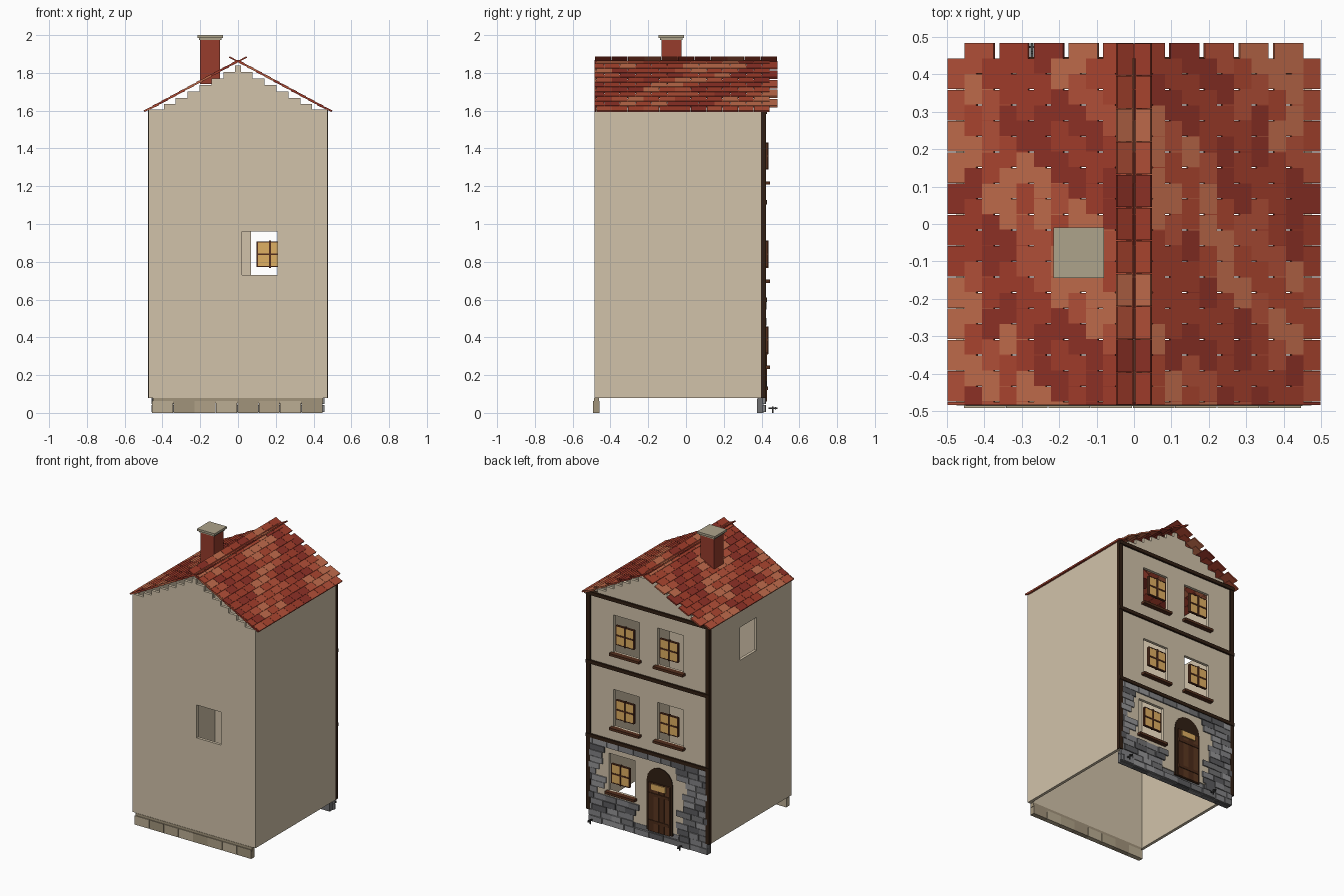
import bpy, bmesh, math, random
from mathutils import Matrix, Vector

if "Cube" in bpy.data.objects:
    bpy.data.objects.remove(bpy.data.objects["Cube"])

random.seed(4)


def mat(name, r, g, b):
    m = bpy.data.materials.new(name)
    m.diffuse_color = tuple((c / 255) ** 2.2 for c in (r, g, b)) + (1,)
    m.use_nodes = True
    m.node_tree.nodes["Principled BSDF"].inputs["Base Color"].default_value = m.diffuse_color
    return m


PLASTER = [mat("plaster", 208, 193, 168)]
GLASS = [mat("amber_glass", 222, 174, 98)]
WOOD = [mat("dark_wood", 52, 36, 26)]
SILL = [mat("sill_wood", 84, 50, 34)]
DOOR = [mat("door_a", 92, 58, 38), mat("door_b", 76, 47, 31)]
IRON = [mat("iron", 60, 60, 60)]
CAP = [mat("cap_stone", 172, 162, 138)]
BRICK = [mat("chimney_red", 150, 62, 48)]
TILES = [mat("tile_%d" % i, *c) for i, c in enumerate(
    [(158, 62, 46), (140, 52, 42), (176, 80, 58), (190, 106, 76), (168, 70, 50)])]
GREYS = [mat("stone_%d" % i, v, v, v + 2) for i, v in enumerate((92, 112, 130, 148))]
TANS = [mat("base_stone_%d" % i, *c) for i, c in enumerate(
    [(186, 172, 146), (160, 146, 122), (174, 160, 134)])]


def finish(name, bm, mats):
    bmesh.ops.recalc_face_normals(bm, faces=bm.faces[:])
    me = bpy.data.meshes.new(name)
    bm.to_mesh(me)
    bm.free()
    for m in mats:
        me.materials.append(m)
    ob = bpy.data.objects.new(name, me)
    bpy.context.collection.objects.link(ob)
    return ob


def add_box(bm, lo, hi, mi=0, frame=Matrix()):
    lo, hi = Vector(lo), Vector(hi)
    m = frame @ Matrix.Translation((lo + hi) / 2) @ Matrix.Diagonal((*(hi - lo), 1))
    vs = bmesh.ops.create_cube(bm, size=1, matrix=m)["verts"]
    for f in {f for v in vs for f in v.link_faces}:
        f.material_index = mi


def boxes(name, items, mats):
    bm = bmesh.new()
    for it in items:
        add_box(bm, *it)
    return finish(name, bm, mats)


def extrude(name, bm, vec, mats):
    r = bmesh.ops.extrude_face_region(bm, geom=bm.faces[:], use_keep_orig=True)
    vs = [g for g in r["geom"] if isinstance(g, bmesh.types.BMVert)]
    bmesh.ops.translate(bm, verts=vs, vec=vec)
    return finish(name, bm, mats)


# flat wall in (u, z) with rectangular holes; place() maps u, z into space
def wall(name, u0, u1, z0, z1, holes, place, vec):
    us = sorted({u0, u1, *[h[0] for h in holes], *[h[1] for h in holes]})
    zs = sorted({z0, z1, *[h[2] for h in holes], *[h[3] for h in holes]})
    bm = bmesh.new()
    v = {(u, z): bm.verts.new(place(u, z)) for u in us for z in zs}
    for a, b in zip(us, us[1:]):
        for c, d in zip(zs, zs[1:]):
            if not any(h[0] <= a and b <= h[1] and h[2] <= c and d <= h[3] for h in holes):
                bm.faces.new([v[a, c], v[b, c], v[b, d], v[a, d]])
    bmesh.ops.delete(bm, geom=[q for q in bm.verts if not q.link_faces], context="VERTS")
    return extrude(name, bm, vec, PLASTER)


def profile(name, pts, y, depth, mats):
    bm = bmesh.new()
    bm.faces.new([bm.verts.new((x, y, z)) for x, z in pts])
    return extrude(name, bm, (0, depth, 0), mats)


# walls (the decorated facade is on +y)
wins = [(s * 0.17, z) for z in (0.84, 1.36) for s in (-1, 1)] + [(0.205, 0.385)]
holes = [(x - 0.1, x + 0.1, z - 0.135, z + 0.125) for x, z in wins]
DX = -0.09
wall("facade_wall", -0.47, 0.47, 0.08, 1.6, holes, lambda u, z: (u, 0.395, z), (0, 0.02, 0))
wall("rear_wall", -0.475, 0.475, 0.08, 1.605, [(0.02, 0.21, 0.73, 0.96)],
     lambda u, z: (u, -0.485, z), (0, 0.02, 0))
wall("side_wall_plain", -0.465, 0.4, 0.08, 1.6, [], lambda u, z: (0.455, u, z), (0.02, 0, 0))
wall("side_wall_window", -0.465, 0.4, 0.08, 1.6, [(-0.1, 0.08, 1.24, 1.47)],
     lambda u, z: (-0.475, u, z), (0.02, 0, 0))

# stepped gables
step = 0.034
right = []
for i in range(7):
    w = (1.846 - (1.6 + (i + 1) * step)) / 0.54
    right += [(w, 1.6 + i * step), (w, 1.6 + (i + 1) * step)]
gable = right + [(-x, z) for x, z in reversed(right)]
profile("rear_gable", gable, -0.485, 0.02, PLASTER)
profile("facade_gable", gable, 0.395, 0.02, PLASTER)

# timber beams
beams = [((s * 0.461 - 0.015, 0.397, 0.08), (s * 0.461 + 0.015, 0.424, 1.6)) for s in (-1, 1)]
beams += [((-0.476, 0.4, z - 0.012), (0.476, 0.428, z + 0.012)) for z in (0.6, 1.115, 1.595)]
boxes("timber_beams", beams, WOOD)

# windows: amber panes, bars and sills
panes, bars, sills = [], [], []
for x, z in wins:
    for sx in (-1, 1):
        for sz in (-1, 1):
            cx, cz = x + sx * 0.034, z + sz * 0.034
            panes.append(((cx - 0.03, 0.421, cz - 0.03), (cx + 0.03, 0.433, cz + 0.03)))
        bars.append(((x + sx * 0.067 - 0.004, 0.418, z - 0.067), (x + sx * 0.067 + 0.004, 0.434, z + 0.067)))
        bars.append(((x - 0.067, 0.418, z + sx * 0.065 - 0.003), (x + 0.067, 0.434, z + sx * 0.065 + 0.003)))
    bars.append(((x - 0.005, 0.418, z - 0.072), (x + 0.005, 0.437, z + 0.072)))
    bars.append(((x - 0.067, 0.418, z - 0.005), (x + 0.067, 0.436, z + 0.005)))
    sills.append(((x - 0.115, 0.41, z - 0.152), (x + 0.115, 0.446, z - 0.135)))
boxes("window_panes", panes, GLASS)
boxes("window_bars", bars, SILL)
boxes("window_sills", sills, SILL)

# arched dark doorway with plank door
arch = [(DX - 0.1, 0.06), (DX + 0.1, 0.06)]
arch += [(DX + 0.1 * math.cos(t * math.pi / 8), 0.41 + 0.1 * math.sin(t * math.pi / 8)) for t in range(9)]
profile("doorway", arch, 0.4, 0.02, WOOD)
planks = [((DX - 0.084 + i * 0.042, 0.42, 0.06), (DX - 0.045 + i * 0.042, 0.43, 0.4), i % 2) for i in range(4)]
planks += [((DX - 0.084, 0.428, z), (DX + 0.081, 0.434, z + 0.02), 1) for z in (0.12, 0.31)]
boxes("door_planks", planks, DOOR)
boxes("door_light", [((DX - 0.055, 0.428, 0.355), (DX + 0.055, 0.437, 0.395))], GLASS)

# facade stonework, leaving plaster around openings
stones = []
for r in range(14):
    z = 0.004 + r * 0.0418
    x = -0.46 - random.uniform(0, 0.06)
    while x < 0.45:
        n = x + random.uniform(0.07, 0.12)
        a, b = max(x, -0.46), min(n, 0.46)
        x = n
        near_win = b > 0.105 and a < 0.305 and z + 0.04 > 0.25 and z < 0.515
        near_door = b > DX - 0.12 and a < DX + 0.12 and z + 0.04 > 0.07 and z < 0.52
        if b - a > 0.02 and not near_win and not near_door:
            stones.append(((a + 0.002, 0.405, z), (b - 0.002, 0.42 + random.uniform(0, 0.005), z + 0.039),
                           random.randrange(4)))
boxes("facade_stones", stones, GREYS)

# foundation courses front and rear
for name, y0, y1, h, mats in (("rear_base", -0.492, -0.458, 0.062, TANS),
                              ("facade_base", 0.375, 0.41, 0.075, GREYS)):
    rows = [((-0.455 + i * 0.113, y0, 0), (-0.344 + i * 0.113, y1, h), i % 3) for i in range(8)]
    rows.append(((-0.45, y0 + 0.005, h - 0.01), (0.45, y1 - 0.002, 0.08), 1))
    boxes(name + "_stones", rows, mats)

# boot scrapers by the facade
scr = []
for x in (-0.273, 0.42):
    scr += [((x - 0.004, 0.438, 0.02), (x + 0.004, 0.484, 0.028)),
            ((x - 0.004, 0.456, 0), (x + 0.004, 0.463, 0.035)),
            ((x - 0.009, 0.47, 0.018), (x + 0.007, 0.476, 0.03))]
boxes("boot_scrapers", scr, IRON)

# roof tiles in staggered overlapping rows on both slopes
ang = math.atan(0.54)
bm = bmesh.new()
for s in (-1, 1):
    for k in range(11):
        low = 0.497 - 0.0463 * k
        run = min(0.075, low) / math.cos(ang)
        top, col = (0.485 if k % 2 else 0.443), 0
        while top > -0.484:
            bot = max(top - 0.0835, -0.485)
            frame = (Matrix.Translation((s * low, 0, 1.862 - 0.54 * low + 0.004))
                     @ Matrix.Rotation(s * (ang - 0.06), 4, "Y"))
            xs = (-run, 0) if s > 0 else (0, run)
            m = int(2.2 + 1.9 * math.sin(col * 0.9 + k * 0.55 * s) + random.uniform(-0.9, 0.9)) % 5
            add_box(bm, (xs[0], bot + 0.001, -0.005), (xs[1], top - 0.001, 0.005), m, frame)
            top, col = bot, col + 1
finish("roof_tiles", bm, TILES)

# upturned ridge tiles
bm = bmesh.new()
for i in range(11):
    y0 = -0.483 + i * 0.088
    for s in (-1, 1):
        frame = Matrix.Translation((0, 0, 1.86)) @ Matrix.Rotation(-s * 0.48, 4, "Y")
        xs = (0, 0.052) if s > 0 else (-0.052, 0)
        add_box(bm, (xs[0], y0, -0.004), (xs[1], min(y0 + 0.086, 0.485), 0.004), i % 5, frame)
finish("ridge_tiles", bm, TILES)

# chimney and cap
boxes("chimney", [((-0.2, -0.13, 1.74), (-0.095, -0.025, 1.978))], BRICK)
boxes("chimney_cap", [((-0.215, -0.145, 1.985), (-0.08, -0.01, 2.0)),
                      ((-0.207, -0.137, 1.975), (-0.088, -0.018, 1.985))], CAP)
